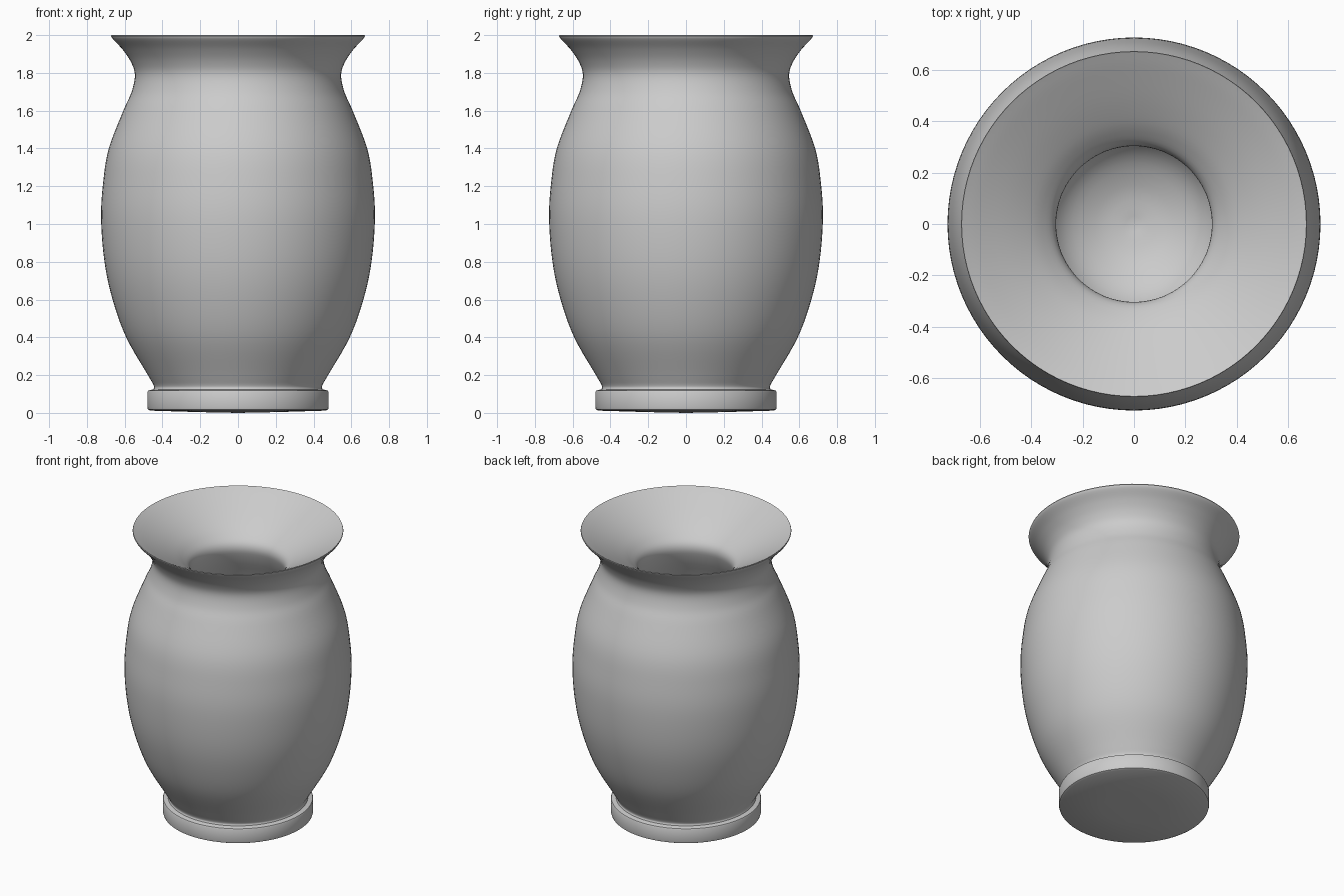
import bpy, bmesh, math
from mathutils import Vector

if "Cube" in bpy.data.objects:
    bpy.data.objects.remove(bpy.data.objects["Cube"])


def smooth_curve(pts, steps=5):
    """Catmull-Rom curve through (radius, z) points."""
    p = [Vector(q) for q in pts]
    p = [2 * p[0] - p[1]] + p + [2 * p[-1] - p[-2]]
    out = []
    for a, b, c, d in zip(p, p[1:], p[2:], p[3:]):
        for i in range(steps):
            t = i / steps
            out.append(0.5 * (2 * b + (c - a) * t + (2 * a - 5 * b + 4 * c - d) * t * t
                              + (3 * b - a - 3 * c + d) * t ** 3))
    return [(max(v.x, 0), v.y) for v in out] + [pts[-1]]


def lathe(name, profile, sides=96):
    bm = bmesh.new()
    verts = [bm.verts.new((r, 0, z)) for r, z in profile]
    edges = [bm.edges.new(e) for e in zip(verts, verts[1:])]
    bmesh.ops.spin(bm, geom=verts + edges, cent=(0, 0, 0), axis=(0, 0, 1),
                   angle=2 * math.pi, steps=sides)
    bmesh.ops.remove_doubles(bm, verts=bm.verts, dist=0.0005)
    bmesh.ops.recalc_face_normals(bm, faces=bm.faces)
    mesh = bpy.data.meshes.new(name)
    bm.to_mesh(mesh)
    bm.free()
    obj = bpy.data.objects.new(name, mesh)
    bpy.context.collection.objects.link(obj)
    bpy.context.view_layer.objects.active = obj
    obj.select_set(True)
    bpy.ops.object.shade_smooth_by_angle(angle=math.radians(40))
    return obj


# foot ring with a slightly domed underside
foot = [(0, 0), (0.2, 0.004), (0.465, 0.012), (0.477, 0.018), (0.48, 0.03),
        (0.48, 0.11), (0.476, 0.118), (0.465, 0.121)]

# outer belly, neck and flared rim
outer = smooth_curve([(0.447, 0.125), (0.446, 0.145), (0.48, 0.205), (0.592, 0.4),
                      (0.664, 0.6), (0.707, 0.8), (0.725, 1.03), (0.714, 1.22),
                      (0.684, 1.4), (0.607, 1.6), (0.563, 1.7), (0.546, 1.79),
                      (0.568, 1.86), (0.612, 1.925), (0.66, 1.976), (0.672, 1.995)])

# funnel mouth leading to the narrow throat, then the hollow inside
inner = smooth_curve([(0.67, 2.0), (0.6, 1.962), (0.46, 1.88), (0.36, 1.81),
                      (0.305, 1.74), (0.325, 1.64), (0.43, 1.4), (0.475, 1.05),
                      (0.45, 0.75), (0.38, 0.45), (0.29, 0.26), (0.15, 0.17), (0, 0.14)])

lathe("vase", foot + outer + inner)
